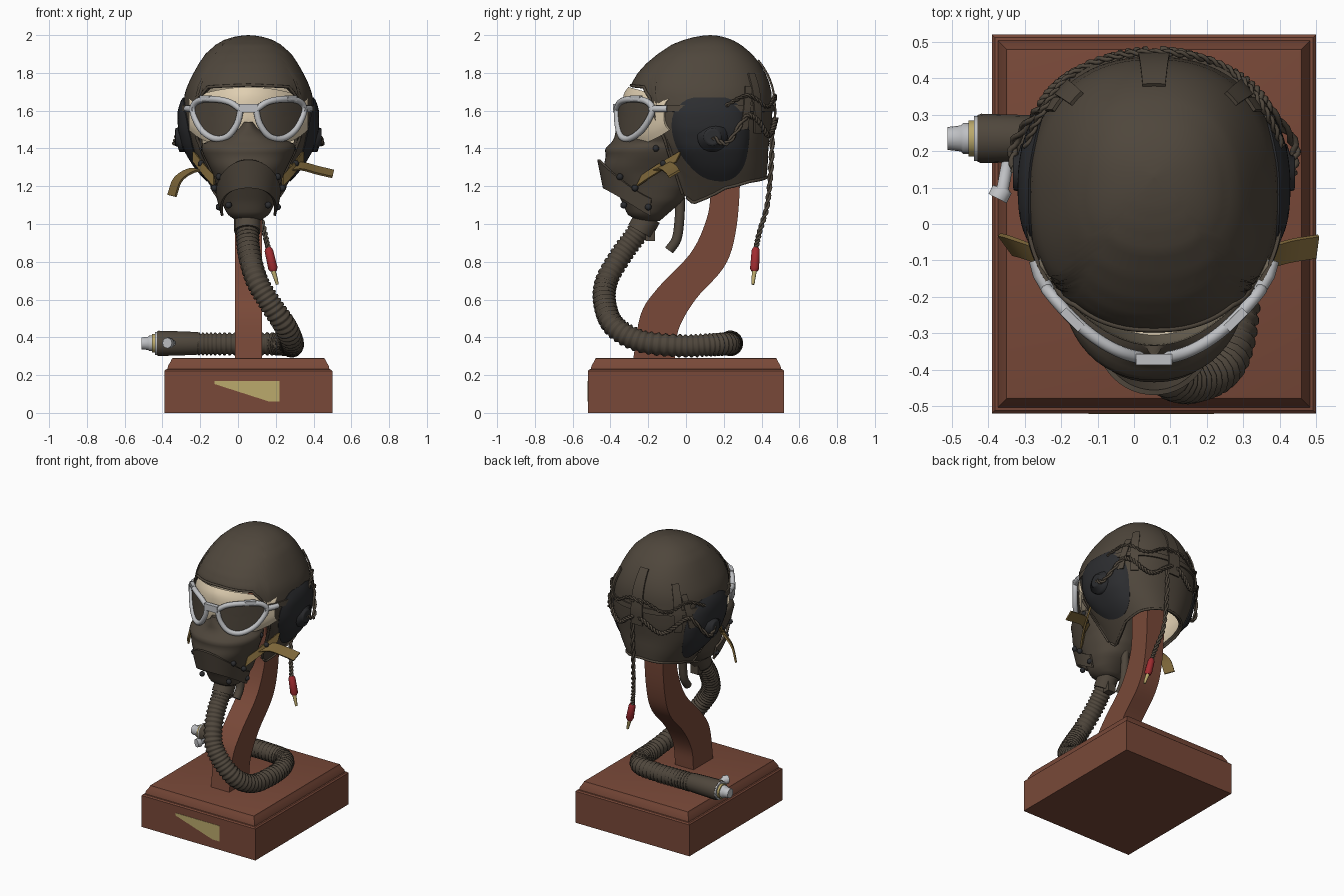
import bpy, bmesh, math
from mathutils import Vector

if "Cube" in bpy.data.objects:
    bpy.data.objects.remove(bpy.data.objects["Cube"])

CX = 0.055  # the model's own middle plane


def material(name, r, g, b):
    m = bpy.data.materials.new(name)
    m.use_nodes = True
    m.diffuse_color = (r, g, b, 1)
    m.node_tree.nodes["Principled BSDF"].inputs["Base Color"].default_value = (r, g, b, 1)
    return m


LEATHER = material("brown leather", .078, .062, .045)
WOOD = material("red wood", .19, .066, .04)
CREAM = material("cream lining", .74, .62, .44)
SILVER = material("silver metal", .52, .53, .55)
BLACK = material("black rubber", .025, .026, .029)
STRAP = material("olive strap", .2, .13, .04)
BRASS = material("brass", .5, .4, .15)
RED = material("red plastic", .36, .025, .03)


def mesh(name, verts, faces, *mats, thick=0, lining=0, angle=40):
    me = bpy.data.meshes.new(name)
    bm = bmesh.new()
    vs = [bm.verts.new(v) for v in verts]
    for f in faces:
        bm.faces.new([vs[i] for i in f])
    bmesh.ops.remove_doubles(bm, verts=bm.verts, dist=1e-5)
    bmesh.ops.recalc_face_normals(bm, faces=bm.faces)
    bm.to_mesh(me)
    bm.free()
    for m in mats:
        me.materials.append(m)
    ob = bpy.data.objects.new(name, me)
    bpy.context.collection.objects.link(ob)
    bpy.ops.object.select_all(action='DESELECT')
    ob.select_set(True)
    bpy.context.view_layer.objects.active = ob
    if thick:
        s = ob.modifiers.new("thickness", 'SOLIDIFY')
        s.thickness, s.material_offset, s.material_offset_rim = thick, lining, 0
        bpy.ops.object.modifier_apply(modifier=s.name)
    bpy.ops.object.shade_smooth_by_angle(angle=math.radians(angle))
    return ob


def grid(name, fn, nu, nv, *mats, wrap=False, cap=False, **kw):
    """Surface from fn(u, v), with u and v from 0 to 1."""
    cols = nu if wrap else nu + 1
    verts = [fn(i / nu, j / nv) for j in range(nv + 1) for i in range(cols)]
    faces = [(j * cols + i, j * cols + (i + 1) % cols, (j + 1) * cols + (i + 1) % cols, (j + 1) * cols + i)
             for j in range(nv) for i in range(nu)]
    if cap:
        faces += [range(cols), range(nv * cols, nv * cols + cols)]
    return mesh(name, verts, faces, *mats, **kw)


def spline(pts, n):
    """Smooth path through the points."""
    p = [Vector(q) for q in pts]
    p = [2 * p[0] - p[1]] + p + [2 * p[-1] - p[-2]]
    out = []
    for a, b, c, d in zip(p, p[1:], p[2:], p[3:]):
        for i in range(n):
            t = i / n
            out.append(b + (c - a) * t / 2 + (2 * a - 5 * b + 4 * c - d) * t * t / 2 + (3 * b - a - 3 * c + d) * t ** 3 / 2)
    return out + [p[-2]]


def tube(name, pts, r, mat, radii=None, closed=False, sides=3):
    cu = bpy.data.curves.new(name, 'CURVE')
    cu.dimensions, cu.bevel_depth, cu.bevel_resolution, cu.use_fill_caps = '3D', r, sides, True
    sp = cu.splines.new('POLY')
    sp.points.add(len(pts) - 1)
    for i, (q, p) in enumerate(zip(sp.points, pts)):
        q.co = (*p, 1)
        q.radius = radii[i] if radii else 1
    sp.use_cyclic_u = closed
    cu.materials.append(mat)
    bpy.context.collection.objects.link(bpy.data.objects.new(name, cu))


def cord(name, pts, mat, r=.008):
    """Two strands twisted round a path."""
    for k in (0, math.pi):
        strand = []
        for i, p in enumerate(pts):
            d = (pts[min(i + 1, len(pts) - 1)] - pts[max(i - 1, 0)]).normalized()
            a = d.cross(Vector((.31, .2, .93)) if abs(d.z) < .8 else Vector((1, 0, 0))).normalized()
            strand.append(p + (a * math.cos(i * .9 + k) + d.cross(a) * math.sin(i * .9 + k)) * r)
        tube(name, strand, r, mat, sides=1)


def ribbon(name, pts, side, mat, thick=.012):
    path, s = spline(pts, 6), Vector(side)
    n = len(path) - 1
    return grid(name, lambda u, v: path[round(u * n)] + s * (v - .5), n, 1, mat, thick=thick)


def box(name, loc, size, mat, turn=0):
    bpy.ops.mesh.primitive_cube_add(size=1, location=loc, rotation=(0, 0, turn))
    ob = bpy.context.object
    ob.name, ob.scale = name, size
    ob.data.materials.append(mat)
    b = ob.modifiers.new("soft edges", 'BEVEL')
    b.width, b.segments = .005, 2


def lerp(table, z):
    for a, b in zip(table, table[1:]):
        if z <= b[0]:
            t = max(0, (z - a[0]) / (b[0] - a[0]))
            return [p + (q - p) * t for p, q in zip(a, b)]
    return table[-1]


def power(x, e):
    return math.copysign(abs(x) ** e, x)


# Wooden base, plaque and curved post
STEPS = [(0, 0), (.222, 0), (.23, .008), (.232, .016), (.25, .02), (.275, .035), (.288, .04), (.29, .046)]
PLAQUE = [(-.125, .17), (.22, .17), (.22, .06), (.165, .06), (-.125, .153)]


def base_point(u, v):
    z, inset = STEPS[round(v * 7)]
    k = round(u * 4)
    return (CX + (.445 - inset) * (1 if k in (1, 2) else -1), (.52 - inset) * (1 if k > 1 else -1), z)


def plaque_point(u, v):
    x, z = PLAQUE[round(u * 5)]
    return (x, -.519 - .003 * v, z)


grid("base", base_point, 4, 7, WOOD, wrap=True, cap=True, angle=25)
grid("plaque", plaque_point, 5, 1, BRASS, wrap=True, cap=True, angle=20)
front = spline([(0, -.28, .28), (0, -.24, .52), (0, -.15, .66), (0, .02, .84), (0, .1, 1), (0, .13, 1.16), (0, .13, 1.5)], 5)
back = spline([(0, -.06, .28), (0, -.04, .44), (0, .05, .6), (0, .2, .77), (0, .26, .94), (0, .285, 1.2), (0, .28, 1.5)], 5)


def post_point(u, v):
    k, i = round(u * 4), round(v * 30)
    p = (front if k < 2 else back)[i]
    return (CX + (.072 if k in (1, 2) else -.072), p.y, p.z)


grid("post", post_point, 4, 30, WOOD, wrap=True, cap=True)

# Helmet shell: height, half width, front, back
SHELL = [(1.1, .13, -.1, .36), (1.2, .2, -.12, .42), (1.3, .265, -.16, .432), (1.4, .32, -.21, .436), (1.5, .345, -.25, .45),
         (1.6, .35, -.285, .458), (1.7, .335, -.295, .452), (1.75, .315, -.285, .44), (1.8, .29, -.255, .42), (1.85, .262, -.21, .39),
         (1.9, .228, -.15, .35), (1.95, .172, -.075, .29), (1.975, .127, -.01, .245), (1.99, .08, .045, .2), (1.997, .04, .09, .165), (2, 0, .13, .13)]
# Lower edge: angle from the front, height
EDGE = [(0, 1.735), (38, 1.725), (46, 1.67), (52, 1.45), (54, 1.16), (70, 1.11), (86, 1.14), (100, 1.19), (130, 1.225), (180, 1.25)]


def on_shell(deg, z, off=0):
    _, hw, yf, yb = lerp(SHELL, z)
    a = math.radians(deg)
    return Vector((CX + (hw + off) * power(math.sin(a), .87),
                   (yf + yb) / 2 - ((yb - yf) / 2 + off) * power(math.cos(a), .87), z))


def shell_point(u, v):
    deg = u * 360 - 180
    low = lerp(EDGE, abs(deg))[1]
    return on_shell(deg, low + (2 - low) * math.sin(v * math.pi / 2))


grid("helmet_shell", shell_point, 96, 32, LEATHER, CREAM, wrap=True, thick=.02, lining=1, angle=60)
tube("brow_hem", [on_shell(d, lerp(EDGE, abs(d))[1], .002) for d in range(-54, 55, 2)], .008, LEATHER)
tube("neck_hem", [on_shell(d, lerp(EDGE, 180 - abs(d - 180))[1], .002) for d in range(60, 301, 4)], .008, LEATHER)


def tab(name, deg, width, low, high, lean=0):
    grid(name, lambda u, v: on_shell(deg + width * (u - .5) + lean * v, low + (high - low) * v, .024 - .012 * v), 2, 14, LEATHER, thick=.01)


# Ear pads, phones, goggle strap, tabs and cords
for s, side in ((1, "left"), (-1, "right")):
    def pad_point(u, v):
        t = u * 2 * math.pi
        z = min(1.455 + .23 * v * math.sin(t), 1.67)
        return on_shell(s * (96 + 33 * v * math.cos(t)), z, .006 + .022 * (1 - v ** 4))

    grid(side + "_ear_pad", pad_point, 40, 8, BLACK, wrap=True, thick=.01)
    ear = Vector((CX + s * .33, .14, 1.46))
    outs = (0, .035, .045, .045, .055, .058)
    tube(side + "_phone", [ear + Vector((s * o, 0, 0)) for o in outs], .08, BLACK, (1, 1, .9, .62, .6, .45), sides=8)
    grid(side + "_goggle_strap", lambda u, v: on_shell(s * (54 + 126 * u), 1.595 + .035 * v, .012), 40, 1, LEATHER, thick=.01)
    tab(side + "_back_tab", s * 137, 9, 1.48, 1.8)
    tab(side + "_cheek_tab", s * 121, 7, 1.5, 1.73, s * 8)
    path = [ear + Vector((s * .05, 0, 0)), ear + Vector((s * .055, .08, -.03))]
    path += [on_shell(s * d, 1.52 + .05 * math.sin(d / 9), .02) for d in range(122, 181, 8)]
    cord(side + "_ear_cord", spline(path, 9), LEATHER)
    cord(side + "_upper_cord", spline([on_shell(s * d, 1.65 - .03 * math.cos(d / 8), .018) for d in range(106, 187, 10)], 8), LEATHER, .006)
tab("middle_back_tab", 180, 10, 1.5, 1.87)
cord("hanging_cord", spline([(.1, .46, 1.56), (.1, .45, 1.3), (.11, .43, 1.1), (.14, .39, .96), (.16, .37, .87)], 14), LEATHER)
tube("red_plug", [(.16, .37, .875), (.163, .369, .86), (.185, .363, .765), (.187, .362, .75)], .025, RED, (.6, .9, 1, .7))
tube("plug_tip", [(.187, .362, .75), (.2, .357, .71), (.208, .355, .68)], .013, BRASS, (1, .8, .6))


# Goggles
def arc(dx, lift=0):
    return -.37 + 2.2 * dx * dx + lift


def cushion_point(u, v):
    dx = (u - .5) * .63
    low = 1.425 + 3 * (abs(dx) - .16) ** 2
    high = 1.725 - .6 * dx * dx
    return (CX + dx, arc(dx, .035 + .03 * (2 * v - 1) ** 4), low + (high - low) * v)


grid("goggle_cushion", cushion_point, 32, 10, CREAM, thick=.03)
RIM = [(.04, 1.605), (.1, 1.645), (.18, 1.66), (.265, 1.652), (.295, 1.6), (.25, 1.5), (.18, 1.452), (.11, 1.465), (.06, 1.53)]
for s, side in ((1, "left"), (-1, "right")):
    loop = spline([(x, 0, z) for x, z in RIM + RIM[:1]], 5)[:-1]
    rim = [Vector((CX + s * p.x, arc(p.x), p.z)) for p in loop]
    tube(side + "_goggle_rim", rim, .017, SILVER, closed=True)
    mid = Vector((.17, 0, 1.56))

    def lens_point(u, v):
        p = mid.lerp(loop[round(u * 45) % 45], v)
        return (CX + s * p.x, arc(p.x, .002), p.z)

    grid(side + "_lens", lens_point, 45, 5, LEATHER, wrap=True, thick=.006)
    box(side + "_hinge", (CX + s * .225, arc(.225) - .004, 1.665), (.07, .025, .03), SILVER, s * .78)
    tube(side + "_arm", [(CX + s * x, y, 1.61) for x, y in ((.285, -.19), (.315, -.14), (.326, -.1))], .018, SILVER)
box("goggle_bridge", (CX, -.372, 1.612), (.1, .03, .045), SILVER)

# Face mask: height, half width, front, back
MASK = [(1.015, .06, -.25, -.14), (1.05, .11, -.31, -.1), (1.12, .145, -.34, -.02), (1.2, .168, -.385, .02), (1.27, .19, -.435, .02),
        (1.31, .21, -.435, .02), (1.36, .235, -.425, .02), (1.4, .25, -.43, .02), (1.43, .24, -.395, 0), (1.46, .14, -.378, -.1),
        (1.5, .06, -.372, -.2), (1.54, .025, -.36, -.28)]


def mask_point(u, v):
    z, hw, yf, yb = lerp(MASK, 1.015 + .525 * v)
    a, e = u * 2 * math.pi, .9 + .6 * max(0, (z - 1.3) / .25)
    return (CX + hw * power(math.sin(a), .9), (yf + yb) / 2 - (yb - yf) / 2 * power(math.cos(a), e), z)


grid("face_mask", mask_point, 48, 32, LEATHER, wrap=True, cap=True, angle=60)


def snout_point(u, v):
    a = (u - .5) * 3.3
    c = math.cos(a)
    return (CX + .182 * math.sin(a) * (1 - .13 * (1 - c) + .12 * (v - .5)), -.21 - .245 * power(c, .9) - .03 * (v - .5) * c,
            1.1 + .165 * c + (v - .5) * (.09 + .06 * c * c))


grid("snout_band", snout_point, 32, 4, LEATHER, thick=.014)
for s in (1, -1):
    for dx, y, z in ((.155, -.35, 1.25), (.18, -.27, 1.19), (.105, -.33, 1.1), (.155, -.2, 1.09), (.235, -.16, 1.4), (.25, -.12, 1.32)):
        bpy.ops.mesh.primitive_uv_sphere_add(segments=12, ring_count=6, radius=.018, location=(CX + s * dx, y, z))
        bpy.context.object.name = "snap_stud"
        bpy.context.object.data.materials.append(BLACK)
        bpy.ops.object.shade_smooth()
    ribbon("cheek_strap", [(CX + s * .185, -.25, 1.23), (CX + s * .24, -.16, 1.29), (CX + s * .295, -.04, 1.36)], (0, .03, .06), STRAP)
ribbon("left_loose_strap", [(.27, -.16, 1.3), (.34, -.11, 1.31), (.42, -.08, 1.29), (.505, -.065, 1.27)], (.008, .06, .035), STRAP)
ribbon("right_loose_strap", [(-.16, -.15, 1.28), (-.24, -.1, 1.29), (-.32, -.07, 1.24), (-.355, -.06, 1.15)], (-.04, .055, .01), STRAP)
tube("chin_tail", spline([(.05, -.03, 1.14), (.05, -.035, 1.02), (.05, -.05, .92), (.05, -.09, .86)], 5), .027, LEATHER)

# Ribbed hose with its end fittings
HOSE = [(.05, -.2, 1.05), (.05, -.26, .95), (.06, -.34, .84), (.1, -.42, .7), (.17, -.43, .58), (.25, -.38, .46), (.285, -.24, .38),
        (.285, -.03, .355), (.27, .12, .36), (.2, .215, .365), (.05, .235, .365), (-.1, .235, .365), (-.22, .235, .365)]
hose = spline(HOSE, 22)
tube("hose", hose, .062, LEATHER, [(.87, 1, 1, .87)[i % 4] for i in range(len(hose))], sides=5)
tube("hose_collar", [(.05, -.2, 1.04), (.05, -.245, .96)], .07, LEATHER, sides=6)
box("collar_clip", (.05, -.19, .95), (.06, .05, .08), LEATHER)


def fitting(name, xs, r, mat, radii=None):
    tube(name, [(x, .235, .368) for x in xs], r, mat, radii, sides=7)


fitting("hose_sleeve", (-.2, -.22, -.3, -.42, -.43), .068, LEATHER, (.85, .9, .95, 1, .94))
fitting("brass_ring", (-.425, -.455), .05, BRASS)
fitting("silver_ring", (-.43, -.44), .062, SILVER)
fitting("silver_nozzle", (-.45, -.47, -.475, -.512), .042, SILVER, (1, 1, .85, .75))
tube("side_plug", [(-.345, .18, .37), (-.36, .1, .37), (-.362, .095, .37), (-.375, .07, .37)], .028, SILVER, (.6, .6, 1, 1), sides=4)
